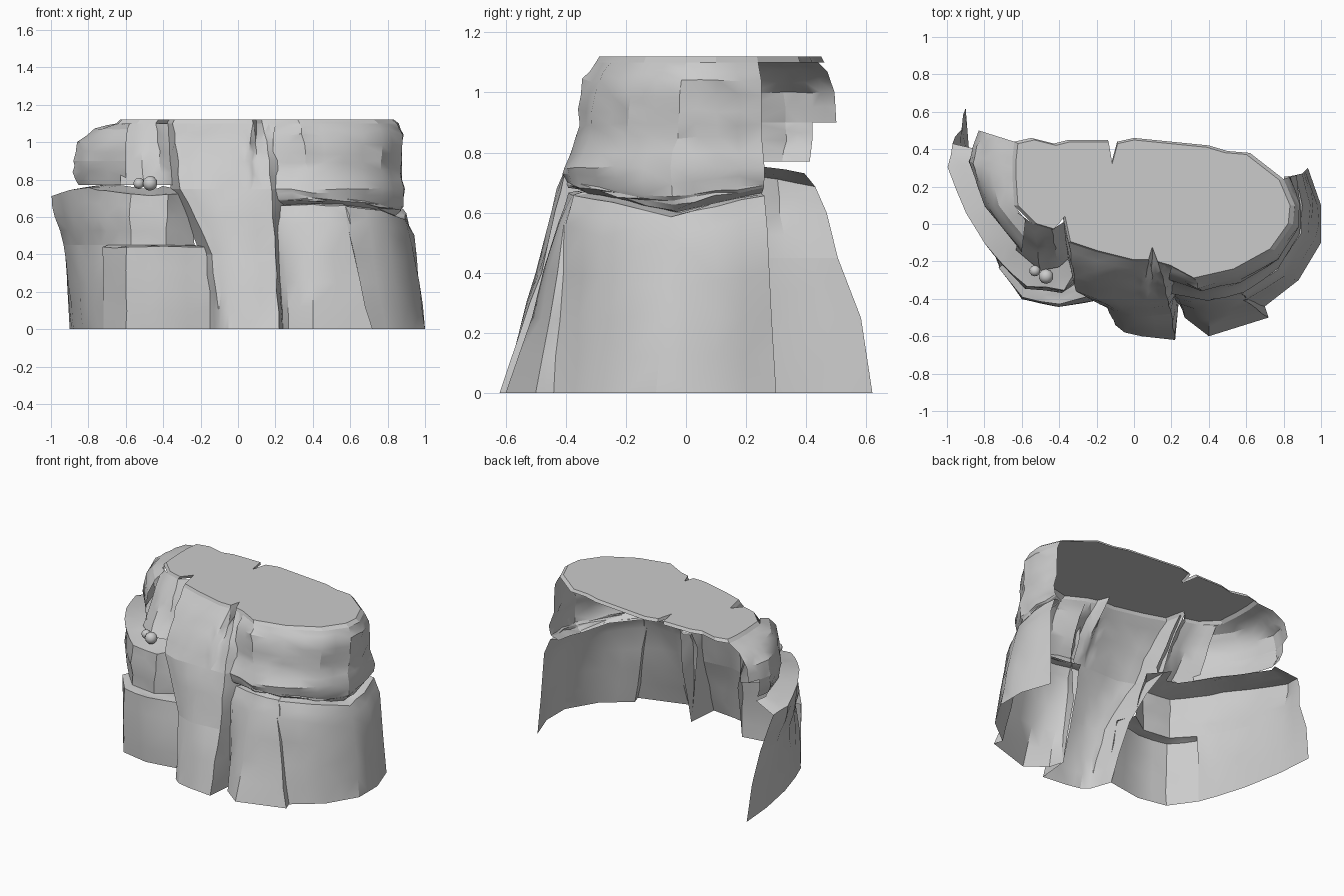
import bpy
import bmesh
import math
import random
from mathutils import Vector

random.seed(4)
cube = bpy.data.objects.get("Cube")
if cube:
    bpy.data.objects.remove(cube, do_unlink=True)

grey = (.6, .6, .6, 1)
stone = bpy.data.materials.new("grey_stone")
stone.use_nodes = True
stone.diffuse_color = grey
stone.node_tree.nodes["Principled BSDF"].inputs["Base Color"].default_value = grey


def finish(name, bm, angle=28):
    """Turn a bmesh into a named, shaded stone object."""
    mesh = bpy.data.meshes.new(name)
    bm.to_mesh(mesh)
    bm.free()
    mesh.materials.append(stone)
    obj = bpy.data.objects.new(name, mesh)
    bpy.context.collection.objects.link(obj)
    bpy.ops.object.select_all(action='DESELECT')
    obj.select_set(True)
    bpy.context.view_layer.objects.active = obj
    bpy.ops.object.shade_smooth_by_angle(angle=math.radians(angle))


def path(*points):
    """A plan line, running from the model's right to its left."""
    return [Vector((x, y, 0)) for x, y in points]


def contour(top, base, height, blend, swell=0, dip=0):
    """Blend two plan lines, push the result outward and bend its height."""
    line = [a.lerp(b, blend) for a, b in zip(top, base)]
    result = []
    for i, point in enumerate(line):
        along = (line[min(i + 1, len(line) - 1)] - line[max(i - 1, 0)]).normalized()
        outward = Vector((along.y, -along.x, 0))
        lift = height + dip * abs(point.y + .06)
        result.append(point + outward * swell + Vector((0, 0, lift)))
    return result


def rock_sheet(name, top, base, *levels, rough=.006):
    """Loft a rock face through levels of (height, blend, swell, dip)."""
    bm = bmesh.new()
    grid = [[bm.verts.new(p) for p in contour(top, base, *level)] for level in levels]
    for upper, lower in zip(grid, grid[1:]):
        for i in range(len(upper) - 1):
            bm.faces.new((upper[i], lower[i], lower[i + 1], upper[i + 1]))
    bmesh.ops.subdivide_edges(bm, edges=bm.edges[:], cuts=1, use_grid_fill=True)
    for vert in bm.verts:
        if not vert.is_boundary:
            vert.co += Vector(random.uniform(-rough, rough) for axis in range(3))
    bmesh.ops.triangulate(bm, faces=bm.faces[:])
    finish(name, bm)


# Central buttress: cracked crest, leaning shoulder, narrow waist and flared foot
crest = path((-.38, .04), (-.35, -.1), (-.2, -.15), (0, -.2), (.08, -.2), (.1, -.13), (.13, -.21), (.2, -.23))
shoulder = path((-.36, -.15), (-.31, -.36), (-.2, -.4), (0, -.4), (.05, -.4), (.09, -.4), (.18, -.4), (.26, -.3))
waist = path((-.2, -.28), (-.14, -.45), (-.07, -.48), (0, -.5), (.2, -.48), (.24, -.3))
foot = path((-.15, -.4), (-.1, -.54), (-.05, -.58), (.04, -.6), (.22, -.62), (.24, -.4))
rock_sheet("buttress_crest", crest, shoulder, (1.1, 0), (1, .4), (.9, .7), (.75, 1))
rock_sheet("buttress_shoulder", shoulder[:4] + shoulder[6:], waist, (.75, 0), (.6, .5), (.4, 1))
rock_sheet("buttress_foot", waist, foot, (.4, 0), (.2, .55), (0, 1))

# Overhanging block with a swollen belt and an undercut bottom
block_top = path((.2, -.23), (.33, -.3), (.55, -.25), (.75, -.14), (.85, 0), (.86, .1), (.8, .24))
block_base = path((.18, -.36), (.4, -.4), (.58, -.36), (.77, -.23), (.88, -.05), (.88, .1), (.86, .26))
rock_sheet("upper_block", block_top, block_base, (1.1, 0), (1.04, .2, .02), (.94, .45, .01), (.85, .6),
           (.75, 1, .01), (.65, 1, 0, .15), (.62, 1, -.01, .2), (.6, 1, -.06, .2))

# Flared lower wall with a sloping lip
lip = path((.16, -.36), (.24, -.4), (.4, -.43), (.58, -.41), (.6, -.4), (.8, -.28), (.93, -.06), (.94, .1), (.9, .27))
skirt = path((.24, -.4), (.27, -.5), (.4, -.6), (.72, -.5), (.7, -.44), (.88, -.3), (1, -.1), (1, .1), (.93, .3))
rock_sheet("lower_wall", lip, skirt, (.6, 0, -.1, .2), (.59, 0, -.04, .2), (.44, 0, 0, .35),
           (.25, .5), (0, 1))

# Rounded boulder above the ledge, cut away under its far end
boulder_top = path((-.64, .44), (-.65, .35), (-.65, .25), (-.64, .1), (-.58, .02))
boulder_belly = path((-.83, .5), (-.86, .42), (-.88, .33), (-.8, .1), (-.6, -.15))
rock_sheet("boulder", boulder_top, boulder_belly, (1.1, 0), (1.07, .5), (1, .9), (.9, 1))
rock_sheet("boulder_underside", boulder_top[1:], boulder_belly[1:], (.9, 1), (.84, 1), (.77, .88))

# Recessed face between the boulder and the buttress
recess_top = path((-.62, .06), (-.54, 0), (-.44, -.03), (-.36, .02))
recess_base = path((-.63, -.14), (-.5, -.25), (-.4, -.23), (-.3, -.14))
rock_sheet("recessed_face", recess_top, recess_base, (1.1, 0), (1, .35), (.9, .6), (.77, 1))

# Ledge, the wall that drops from its far end, and the step at its front
ledge = path((-.97, .43), (-1, .3), (-.9, .06), (-.8, -.1), (-.7, -.22), (-.57, -.33), (-.37, -.35), (-.27, -.2))
ground = path((-.9, .62), (-.88, .37), (-.83, .1), (-.77, -.1), (-.72, -.23), (-.6, -.4), (-.4, -.44), (-.15, -.4))
rock_sheet("ledge", ledge, ground, (.78, 0, -.16, -.1), (.76, 0, 0, -.15), (.6, .2), (.45, .4, -.02))
rock_sheet("end_wall", ledge[:5], ground[:5], (.45, .4, -.02), (.25, .8), (0, 1))
rock_sheet("front_step", ledge[4:], ground[4:], (.45, .4, -.02), (.44, .8, .01), (.2, 1), (0, 1))

# Flat summit: its rim follows the walls, the back edge is broken off
back_edge = path((.62, .38), (.5, .39), (.4, .42), (.2, .44), (0, .46), (-.09, .44), (-.12, .33),
                 (-.14, .45), (-.35, .45), (-.43, .43), (-.55, .46))
rim = crest + block_top[1:] + back_edge + boulder_top[:-1] + recess_top[1:-1]
centre = Vector((0, .1, 0))
bm = bmesh.new()
outer = [bm.verts.new(p + Vector((0, 0, 1.1))) for p in rim]
inner = [bm.verts.new(p.lerp(centre, .03) + Vector((0, 0, 1.12))) for p in rim]
for i in range(len(rim)):
    bm.faces.new((outer[i - 1], outer[i], inner[i], inner[i - 1]))
bm.faces.new(inner)
finish("summit", bm, angle=15)

# Loose pebbles on the ledge
for name, spot, size in (("large_pebble", (-.47, -.28, .78), .04), ("small_pebble", (-.53, -.25, .78), .03)):
    bm = bmesh.new()
    bmesh.ops.create_icosphere(bm, subdivisions=2, radius=size)
    bmesh.ops.translate(bm, verts=bm.verts[:], vec=spot)
    finish(name, bm)
